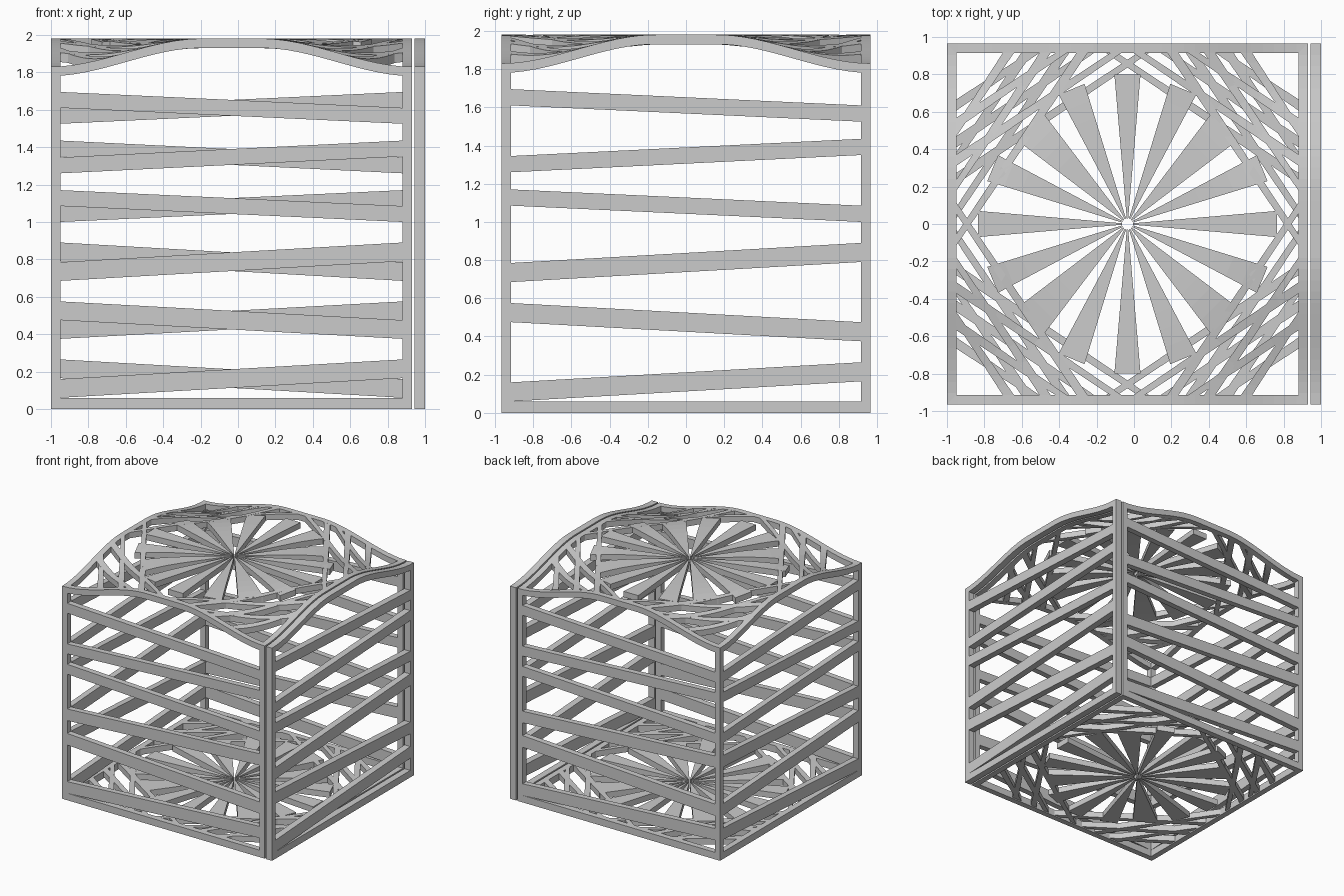
import bpy, bmesh, math

if "Cube" in bpy.data.objects:
    bpy.data.objects.remove(bpy.data.objects["Cube"])

CX, H, T = -0.035, 0.965, 0.05      # body centre x, half width, bar thickness
IN = H - T                          # inner half width of the frames

mat = bpy.data.materials.new("light_grey")
mat.diffuse_color = (0.6, 0.6, 0.6, 1)
mat.use_nodes = True
mat.node_tree.nodes["Principled BSDF"].inputs["Base Color"].default_value = mat.diffuse_color


def finish(bm, name):
    bmesh.ops.recalc_face_normals(bm, faces=bm.faces[:])
    me = bpy.data.meshes.new(name)
    bm.to_mesh(me)
    bm.free()
    me.materials.append(mat)
    ob = bpy.data.objects.new(name, me)
    bpy.context.collection.objects.link(ob)
    return ob


def bump(u):
    t = min(1, max(0, (H - abs(u)) / 0.8))
    return t * t * (3 - 2 * t)


def top_height(x, y):
    a, b = bump(x), bump(y)
    return 1.83 + 0.15 * (a + b - a * b)


def flat_height(x, y):
    return 0.06


def ribbon(bm, a0, a1, b0, b1, height, t, n=1, ox=CX):
    """Bar between plan edges a0-a1 and b0-b1, draped on a height function."""
    rings = []
    for i in range(n + 1):
        k = i / n
        ring = []
        for p, q in ((a0, a1), (b0, b1)):
            x, y = p[0] + (q[0] - p[0]) * k, p[1] + (q[1] - p[1]) * k
            z = height(x, y)
            ring.append((bm.verts.new((x + ox, y, z)), bm.verts.new((x + ox, y, z - t))))
        (at, ab), (bt, bb) = ring
        rings.append((at, bt, bb, ab))
    for r, s in zip(rings, rings[1:]):
        for j in range(4):
            m = (j + 1) % 4
            bm.faces.new((r[j], r[m], s[m], s[j]))
    bm.faces.new(rings[0])
    bm.faces.new(rings[-1][::-1])


def prism(bm, quad, thick_axis, lo, hi):
    """Extrude a (u, z) outline along x or y."""
    def pos(u, z, d):
        return (d, u, z) if thick_axis == 'x' else (u, d, z)
    a = [bm.verts.new(pos(u, z, lo)) for u, z in quad]
    b = [bm.verts.new(pos(u, z, hi)) for u, z in quad]
    bm.faces.new(a)
    bm.faces.new(b[::-1])
    for i in range(len(a)):
        j = (i + 1) % len(a)
        bm.faces.new((a[i], a[j], b[j], b[i]))


# Sloping side slats: bottom height at start, at end, slat height
SLATS = [(1.61, 1.525, .085), (1.26, 1.35, .085), (1.085, 1.0, .085),
         (.685, .79, .10), (.475, .375, .10), (.06, .165, .10)]


def side_panel(name, axis, lo, hi, centre, flip):
    bm = bmesh.new()
    for s in (-1, 1):                                  # corner posts
        u0, u1 = sorted((centre + s * H, centre + s * IN))
        prism(bm, [(u0, 0), (u1, 0), (u1, 1.83), (u0, 1.83)], axis, lo, hi)
    l, r = centre - IN, centre + IN
    for z0, z1, h in SLATS:                            # slats
        if flip:
            z0, z1 = z1, z0
        prism(bm, [(l, z0), (r, z1), (r, z1 + h), (l, z0 + h)], axis, lo, hi)
    prism(bm, [(l, 0), (r, 0), (r, .06), (l, .06)], axis, lo, hi)   # bottom rail
    finish(bm, name)


side_panel("front_panel", 'y', -H, -IN, CX, False)
side_panel("back_panel", 'y', IN, H, CX, True)
side_panel("left_panel", 'x', -1.0, -0.95, 0, False)
side_panel("right_panel", 'x', 0.943, 1.0, 0, False)


def lattice(name, height, t, n, swap):
    # corner strips, alternating in slope
    bm = bmesh.new()
    w = 0.03
    for sx in (-1, 1):
        for sy in (-1, 1):
            for i, d in enumerate((.34, .46, .58, .70, .82)):
                k = 1.22 if (i + swap) % 2 else 1 / 1.22
                dx, dy = d * k, d / k
                pts = []
                for e in (-w, w):
                    pts += [(sx * IN, sy * (IN - dy - e)), (sx * (IN - dx - e), sy * IN)]
                ribbon(bm, *pts, height, t, n)
    finish(bm, name + "_corner_strips")
    # sunburst of widening rays
    bm = bmesh.new()
    for i in range(16):
        a = i * math.pi / 8
        half, r = [(.07, .80), (.075, .78), (.10, .73), (.075, .78)][i % 4]
        c, s = math.cos(a), math.sin(a)

        def P(rad, off):
            return (c * rad - s * off, s * rad + c * off)
        ribbon(bm, P(.03, -.004), P(r, -half), P(.03, .004), P(r, half), height, t, n)
    finish(bm, name + "_sunburst")


def frame(name, height, t, n):
    bm = bmesh.new()
    for s in (-1, 1):
        ribbon(bm, (-H, s * H), (H, s * H), (-H, s * IN), (H, s * IN),
               lambda x, y: height(x, H), t, n)
        ribbon(bm, (s * H, -H), (s * H, H), (s * IN, -H), (s * IN, H),
               lambda x, y: height(H, y), t, n)
    finish(bm, name)


lattice("top", top_height, T, 8, 0)
frame("top_wavy_frame", top_height, T, 32)
lattice("bottom", flat_height, T, 1, 1)
frame("bottom_frame", flat_height, 0.06, 1)

# wavy rail of the separate right panel
bm = bmesh.new()
ribbon(bm, (0.943, -H), (0.943, H), (1.0, -H), (1.0, H),
       lambda x, y: top_height(H, y), T, 32, 0)
finish(bm, "right_panel_top_rail")
